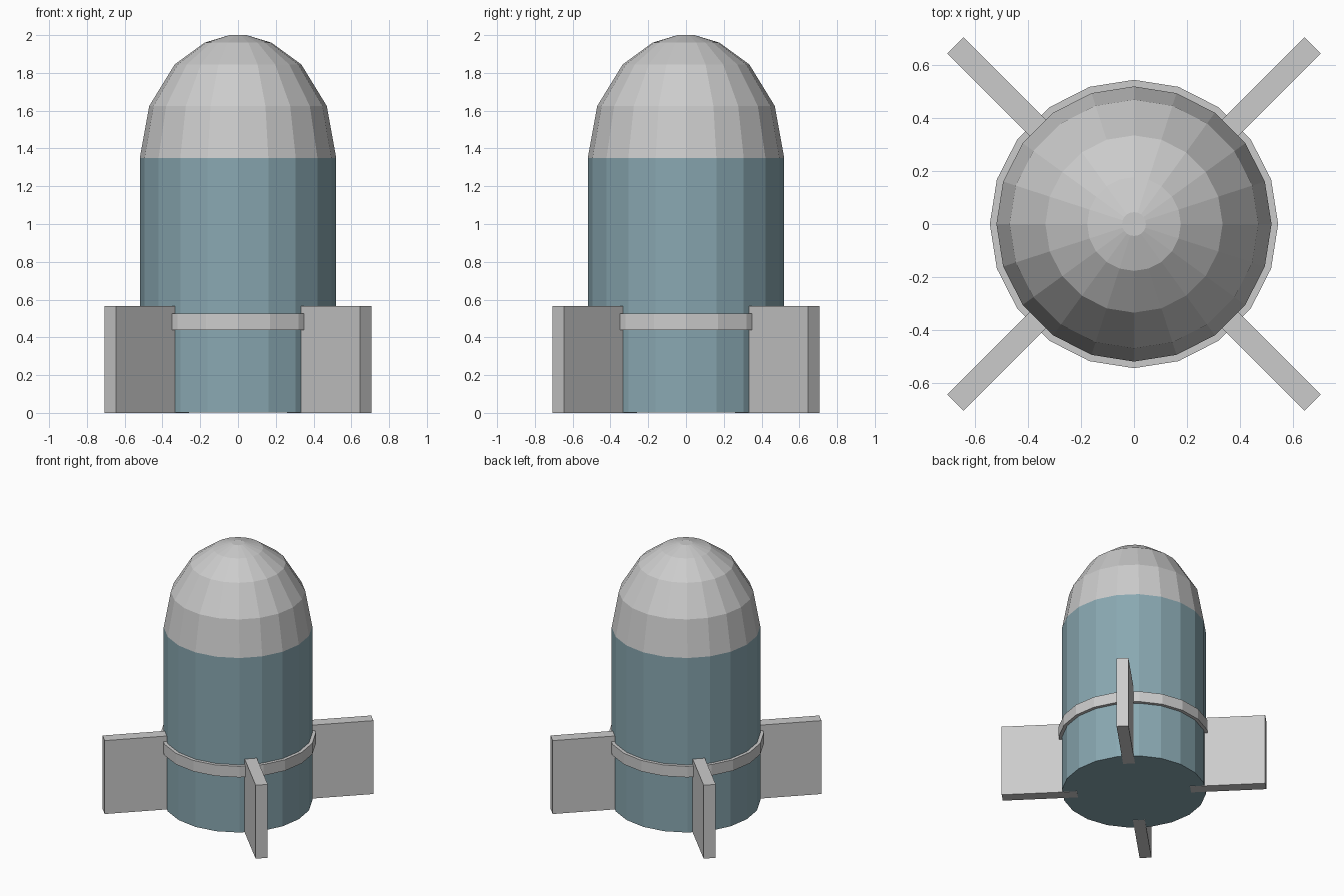
import bpy, bmesh
from math import radians, cos, sin, pi

if "Cube" in bpy.data.objects:
    bpy.data.objects.remove(bpy.data.objects["Cube"])

SIDES = 20

def lathe(name, profile, closed=False):
    """Revolve (radius, z) points round z; cap the ends unless the profile is closed."""
    bm = bmesh.new()
    rings = [[bm.verts.new((r * cos(2 * pi * i / SIDES), r * sin(2 * pi * i / SIDES), z))
              for i in range(SIDES)] for r, z in profile]
    pairs = list(zip(rings, rings[1:] + rings[:1] if closed else rings[1:]))
    for low, high in pairs:
        for i in range(SIDES):
            j = (i + 1) % SIDES
            bm.faces.new((low[i], low[j], high[j], high[i]))
    if not closed:
        bm.faces.new(rings[0][::-1])
        bm.faces.new(rings[-1])
    bmesh.ops.recalc_face_normals(bm, faces=bm.faces)
    mesh = bpy.data.meshes.new(name)
    bm.to_mesh(mesh)
    bm.free()
    obj = bpy.data.objects.new(name, mesh)
    bpy.context.collection.objects.link(obj)
    return obj

# Blue-grey cylindrical body (base a hair above the fin bottoms)
body = lathe("body", [(0.52, 0.002), (0.52, 1.35)])
paint = bpy.data.materials.new("body_blue_grey")
paint.diffuse_color = (0.25, 0.39, 0.44, 1)
paint.use_nodes = True
paint.node_tree.nodes["Principled BSDF"].inputs["Base Color"].default_value = paint.diffuse_color
body.data.materials.append(paint)

# Faceted rounded nose
lathe("nose", [(0.52, 1.35), (0.47, 1.625), (0.335, 1.845), (0.177, 1.96), (0.045, 2.0)])

# Raised band around the lower body
lathe("band", [(0.51, 0.44), (0.545, 0.44), (0.545, 0.525), (0.51, 0.525)], closed=True)

# Four diagonal fins
INNER, OUTER, THICK, HEIGHT = 0.41, 0.955, 0.086, 0.567
for k in range(4):
    a = radians(45 + 90 * k)
    mid = (INNER + OUTER) / 2
    bpy.ops.mesh.primitive_cube_add(size=1, location=(mid * cos(a), mid * sin(a), HEIGHT / 2),
                                    rotation=(0, 0, a))
    fin = bpy.context.object
    fin.name = f"fin_{k + 1}"
    fin.scale = (OUTER - INNER, THICK, HEIGHT)
